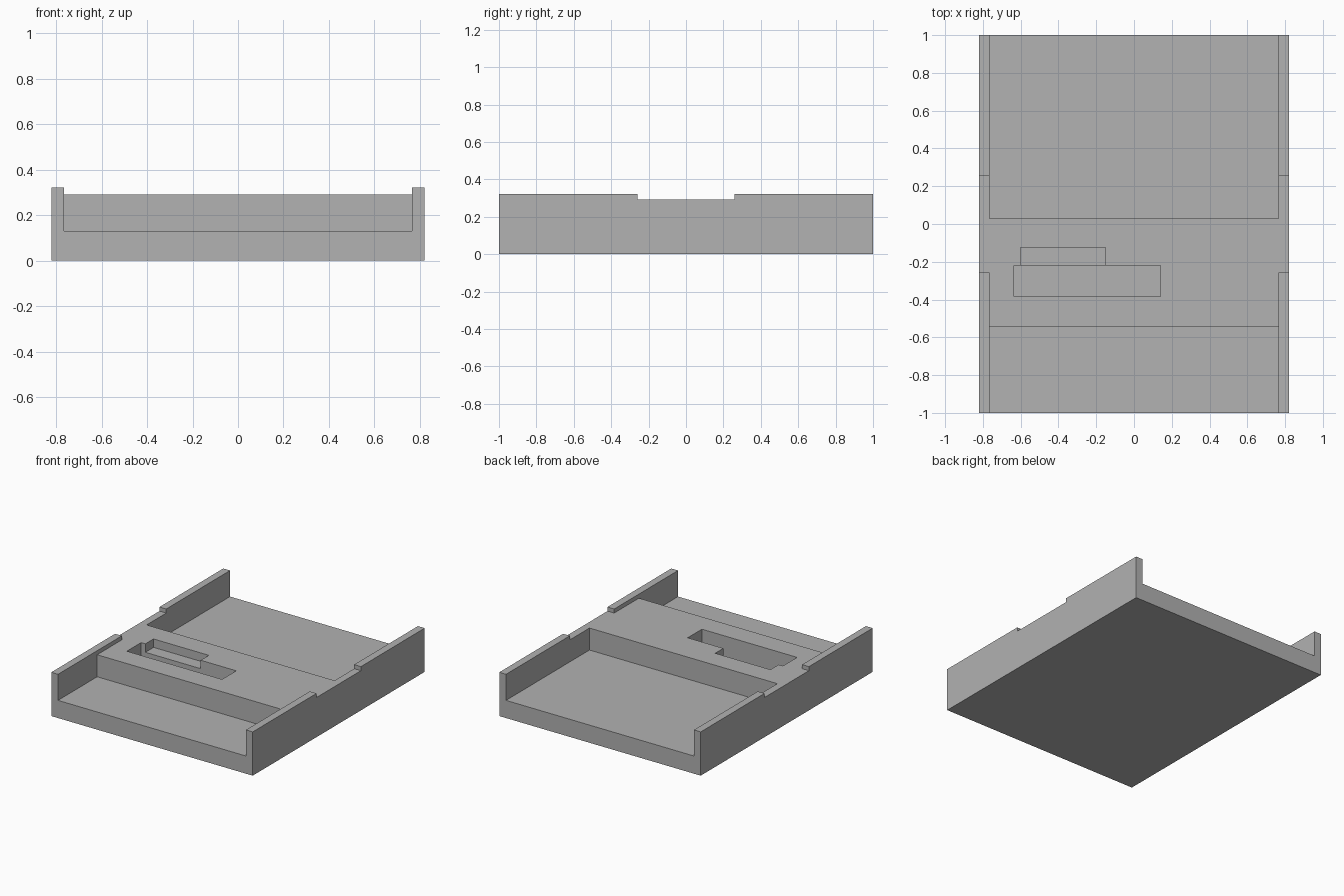
import bpy
import bmesh
from mathutils import Vector

if "Cube" in bpy.data.objects:
    bpy.data.objects.remove(bpy.data.objects["Cube"], do_unlink=True)

HALF_W, WALL_TOP, DECK, FLOOR = 0.82, 0.322, 0.292, 0.13
INNER = 0.765
OVER = 0.5  # cutters reach above the body


def box(name, x, y, z):
    """Axis-aligned box from (min, max) pairs."""
    bm = bmesh.new()
    bmesh.ops.create_cube(bm, size=1)
    for v in bm.verts:
        v.co = Vector([r[0] if c < 0 else r[1] for r, c in zip((x, y, z), v.co)])
    mesh = bpy.data.meshes.new(name)
    bm.to_mesh(mesh)
    bm.free()
    obj = bpy.data.objects.new(name, mesh)
    bpy.context.collection.objects.link(obj)
    return obj


# Solid tray body
tray = box("tray_body", (-HALF_W, HALF_W), (-1, 1), (0, WALL_TOP))

grey = bpy.data.materials.new("light_grey")
grey.use_nodes = True
colour = (0.445, 0.445, 0.445, 1)
grey.diffuse_color = colour
grey.node_tree.nodes["Principled BSDF"].inputs["Base Color"].default_value = colour
tray.data.materials.append(grey)

# Recesses: bays at both ends, lowered deck, side notches, stepped pocket
inside = (-INNER, INNER)
cutters = [
    box("deck_cutter", inside, (-1.1, 1.1), (DECK, OVER)),
    box("side_notch_cutter", (-1, 1), (-0.258, 0.258), (DECK, OVER)),
    box("front_bay_cutter", inside, (-1.1, -0.545), (FLOOR, OVER)),
    box("back_bay_cutter", inside, (0.03, 1.1), (FLOOR, OVER)),
    box("long_pocket_cutter", (-0.635, 0.14), (-0.385, -0.22), (FLOOR, OVER)),
    box("shallow_pocket_cutter", (-0.6, -0.15), (-0.3, -0.125), (0.23, OVER)),
]
for cutter in cutters:
    mod = tray.modifiers.new(cutter.name, "BOOLEAN")
    mod.operation = "DIFFERENCE"
    mod.solver = "EXACT"
    mod.object = cutter
    cutter.hide_render = True

# Bake the cuts and discard the cutters
bpy.context.view_layer.update()
graph = bpy.context.evaluated_depsgraph_get()
carved = bpy.data.meshes.new_from_object(tray.evaluated_get(graph))
tray.modifiers.clear()
tray.data = carved
for cutter in cutters:
    bpy.data.objects.remove(cutter, do_unlink=True)

carved.materials.clear()
carved.materials.append(grey)
for face in carved.polygons:
    face.material_index = 0
